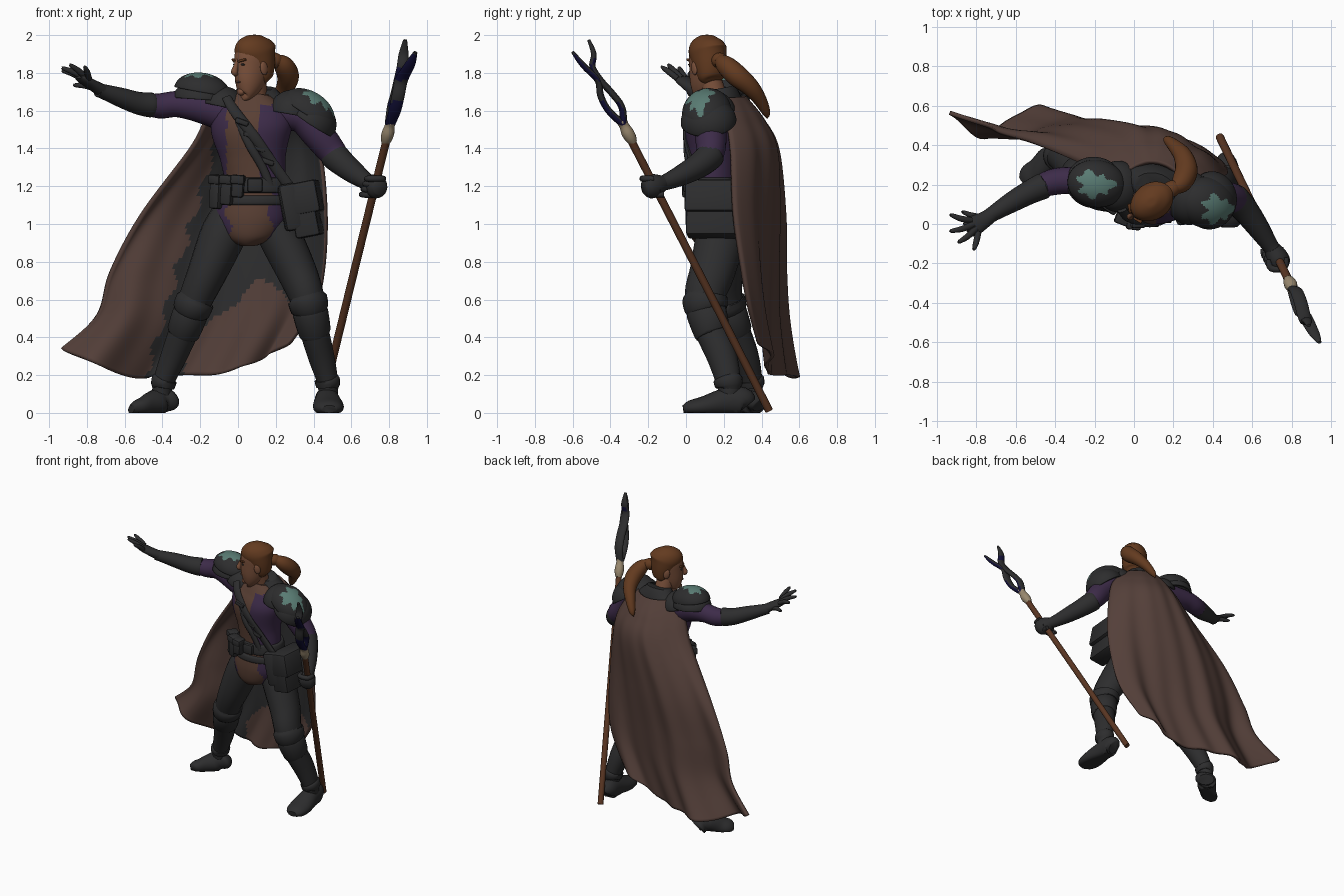
import bpy, bmesh, math
from mathutils import Vector, Matrix, Euler

def mat(name, *c):
    m = bpy.data.materials.new(name)
    m.diffuse_color = (*c, 1)
    return m

DARK = mat("dark_leather", .026, .026, .027)
CAPE = mat("cape_brown", .088, .05, .041)
HAIR = mat("hair_auburn", .125, .043, .014)
SKIN = mat("skin", .2, .083, .044)
PURPLE = mat("purple_cloth", .046, .024, .066)
TEAL = mat("teal_patina", .1, .2, .172)
WOOD = mat("staff_wood", .1, .036, .016)
BONE = mat("bone_wrap", .32, .25, .16)
NAVY = mat("navy_metal", .006, .005, .04)
VEST = mat("vest_brown", .1, .05, .034)

def finish(ob, mats, rule=None, angle=40):
    for m in mats:
        ob.data.materials.append(m)
    if rule:
        for p in ob.data.polygons:
            p.material_index = int(rule(p.center, p.normal))
    bpy.context.view_layer.objects.active = ob
    bpy.ops.object.select_all(action='DESELECT')
    ob.select_set(True)
    bpy.ops.object.shade_smooth_by_angle(angle=math.radians(angle))
    return ob

def new(name, verts, faces):
    me = bpy.data.meshes.new(name)
    me.from_pydata(verts, [], faces)
    me.update()
    ob = bpy.data.objects.new(name, me)
    bpy.context.collection.objects.link(ob)
    return ob

def smooth_path(pts, steps):
    P = [pts[0]] + list(pts) + [pts[-1]]
    out = []
    for i in range(1, len(P) - 2):
        for k in range(steps):
            t = k / steps
            out.append([.5 * (2*b + (c-a)*t + (2*a-5*b+4*c-d)*t*t + (3*b-a-3*c+d)*t**3)
                        for a, b, c, d in zip(*P[i-1:i+3])])
    return out + [list(pts[-1])]

def limb(name, pts, mats, side=(1, 0, 0), sides=20, steps=4, rule=None, M=None, angle=50):
    """Smooth tube through points (x, y, z, radius along side, other radius)."""
    mats = mats if isinstance(mats, list) else [mats]
    path = smooth_path([tuple(p) if len(p) == 5 else (*p, p[3]) for p in pts], steps)
    C = [Vector(p[:3]) for p in path]
    verts, faces, n = [], [], sides
    for i, p in enumerate(path):
        t = (C[min(i+1, len(C)-1)] - C[max(i-1, 0)]).normalized()
        s = Vector(side)
        s = (s - t * s.dot(t)).normalized()
        w = t.cross(s)
        for k in range(n):
            a = 2 * math.pi * k / n
            v = C[i] + s * (math.cos(a) * max(p[3], .002)) + w * (math.sin(a) * max(p[4], .002))
            if M: v = M @ v
            v.z = max(v.z, 0)
            verts.append(v)
    for i in range(len(path) - 1):
        for k in range(n):
            a, b = i*n + k, i*n + (k+1) % n
            faces.append((a, b, b + n, a + n))
    faces += [tuple(range(n))[::-1], tuple(range(len(verts) - n, len(verts)))]
    return finish(new(name, verts, faces), mats, rule, angle)

def prim(name, kind, loc, size, m, rot=(0, 0, 0), bevel=.012, M=None):
    bm = bmesh.new()
    if kind == "box":
        bmesh.ops.create_cube(bm, size=1)
    else:
        bmesh.ops.create_uvsphere(bm, u_segments=20, v_segments=12, radius=.5)
    T = Matrix.LocRotScale(Vector(loc), Euler([math.radians(a) for a in rot]), Vector(size))
    bm.transform(M @ T if M else T)
    if kind == "box":
        bmesh.ops.bevel(bm, geom=bm.edges[:], offset=bevel, segments=2, profile=.5, affect='EDGES')
    me = bpy.data.meshes.new(name)
    bm.to_mesh(me); bm.free()
    ob = bpy.data.objects.new(name, me)
    bpy.context.collection.objects.link(ob)
    return finish(ob, [m])

def dome(name, loc, r, rot, patch=None):
    """Half-ellipsoid armour plate, with a ragged painted patch near the given local spot."""
    bm = bmesh.new()
    bmesh.ops.create_uvsphere(bm, u_segments=72, v_segments=48, radius=1)
    bmesh.ops.delete(bm, geom=[v for v in bm.verts if v.co.z < -.03], context='VERTS')
    me = bpy.data.meshes.new(name)
    bm.to_mesh(me); bm.free()
    ob = bpy.data.objects.new(name, me)
    bpy.context.collection.objects.link(ob)
    def rule(c, _):
        if not patch: return 0
        x, y = c.x - patch[0], c.y - patch[1]
        a = math.atan2(y, x)
        return math.hypot(x * .85, y) < .5 + .09 * math.sin(3*a + 1) + .09 * math.sin(7*a)
    finish(ob, [DARK, TEAL], rule)
    me.transform(Matrix.LocRotScale(Vector(loc), Euler([math.radians(a) for a in rot]), Vector(r)))
    s = ob.modifiers.new("thickness", 'SOLIDIFY')
    s.thickness = .018

# Torso: purple shirt with brown vest front; skirt flap below the belt
TS = (.985, -.17, 0)
limb("torso", [(.08, .16, 1.05, .18, .13), (.09, .15, 1.22, .165, .125), (.08, .15, 1.35, .175, .135),
               (.07, .15, 1.5, .215, .15), (.08, .16, 1.6, .2, .12), (.09, .17, 1.68, .1, .09)],
     [PURPLE, VEST], TS, 64, 8, lambda c, n: c.y < .15 and (-.06 < c.x < .11) or c.z > 1.63)
limb("tunic_flap", [(.06, .15, .885, .04, .08), (.06, .15, .93, .14, .125), (.065, .155, 1.02, .19, .145),
                    (.08, .16, 1.12, .19, .145), (.09, .155, 1.2, .17, .13)],
     [PURPLE, VEST, DARK], TS, 64, 8, lambda c, n: 2 if c.y > .17 else -.05 < c.x - .02*math.sin(c.z*40) < .17)
limb("belt", [(.09, .155, 1.165, .178, .14), (.09, .155, 1.175, .19, .15), (.09, .155, 1.235, .183, .145),
              (.09, .155, 1.245, .17, .135)], DARK, TS, 40, 3)
limb("hip_belt", [(.09, .155, 1.1, .19, .145), (.09, .155, 1.11, .2, .153), (.09, .155, 1.14, .195, .15),
                  (.09, .155, 1.15, .18, .14)], DARK, (.97, 0, -.2), 40, 3)
prim("belt_buckle", "box", (.09, 0, 1.205), (.08, .03, .075), DARK)
for i, (x, y, h) in enumerate([(-.11, .1, .17), (-.055, .04, .15), (.0, .015, .11)]):
    prim(f"pouch_{i}", "box", (x, y, 1.2 - h/2 + .05), (.065, .07, h), DARK, (0, 4, -35 + 14*i), .015)
    prim(f"pouch_flap_{i}", "box", (x, y - .005, 1.235), (.075, .08, .05), DARK, (0, 4, -35 + 14*i), .012)
prim("satchel", "box", (.355, .14, 1.075), (.13, .27, .29), DARK, (0, -11, -5), .015)
prim("satchel_flap", "box", (.362, .14, 1.14), (.145, .285, .17), DARK, (0, -11, -5), .015)
prim("small_bag", "box", (.28, .04, 1.09), (.1, .08, .25), DARK, (0, -11, 8), .02)

# Straps across the chest
limb("chest_strap", [(-.06, .07, 1.67, .025, .012), (-.02, .025, 1.6, .028, .014), (.08, -.003, 1.47, .028, .014),
                     (.17, .025, 1.34, .028, .014), (.27, .05, 1.2, .028, .014)], DARK, sides=12)
limb("second_strap", [(.0, .03, 1.55, .02, .012), (.06, .0, 1.42, .022, .014), (.13, .015, 1.3, .022, .014),
                      (.17, .03, 1.2, .022, .014)], DARK, sides=12)
for i in range(4):
    prim(f"strap_vial_{i}", "box", (.02 + .045*i, -.005 + .008*i, 1.54 - .07*i), (.075, .03, .03), DARK, (0, 20, 0), .01)

# Neck and collars
limb("neck", [(.09, .17, 1.58, .075), (.09, .15, 1.68, .066), (.085, .12, 1.78, .062)], SKIN)
limb("shirt_collar", [(.09, .165, 1.6, .13, .11), (.09, .16, 1.65, .105, .095), (.09, .155, 1.69, .082, .08)], VEST)
limb("cape_collar", [(.1, .2, 1.57, .22, .11), (.1, .2, 1.64, .19, .1), (.1, .195, 1.69, .13, .085),
                     (.1, .19, 1.72, .1, .07)], DARK, TS)

# Head, built facing -y and turned towards -x
H = Matrix.Translation((.085, .11, 1.86)) @ Matrix.Rotation(math.radians(-55), 4, 'Z')
limb("head", [(0, -.07, -.185, .02, .015), (0, -.058, -.178, .042, .04), (0, -.034, -.12, .066, .08),
              (0, -.01, -.03, .079, .105), (0, 0, .04, .082, .11), (0, 0, .1, .065, .09), (0, 0, .128, .01, .01)],
     SKIN, M=H, sides=32)
limb("hair", [(0, .055, -.11, .04, .03), (0, .045, -.09, .07, .06), (0, .032, -.03, .086, .085),
              (0, .016, .03, .092, .105), (0, .006, .07, .09, .118), (0, .003, .11, .07, .095),
              (0, .003, .138, .03, .04), (0, .003, .142, .005, .005)], HAIR, M=H, sides=32)
limb("nose", [(0, -.105, .01, .009, .012), (0, -.118, -.03, .012, .016), (0, -.127, -.056, .017, .018),
              (0, -.112, -.07, .01, .01)], SKIN, M=H, sides=12)
prim("mouth", "ball", (0, -.106, -.108), (.045, .016, .012), VEST, M=H)
prim("chin", "ball", (0, -.085, -.16), (.05, .04, .04), SKIN, M=H)
for s, n in ((-1, "right"), (1, "left")):
    prim(n + "_ear", "ball", (.084*s, .005, -.035), (.022, .045, .075), SKIN, (10, 0, 0), M=H)
    prim(n + "_brow", "box", (.036*s, -.104, .006), (.048, .018, .013), HAIR, (0, -14*s, 24*s), .004, H)
    prim(n + "_eye", "ball", (.036*s, -.098, -.016), (.03, .016, .012), DARK, M=H)
limb("ponytail", [(.16, .16, 1.86, .03), (.2, .18, 1.865, .033), (.24, .21, 1.84, .052), (.265, .27, 1.785, .058),
                  (.25, .34, 1.725, .048), (.21, .39, 1.66, .036), (.17, .425, 1.59, .022), (.155, .43, 1.56, .003)], HAIR)
limb("hair_tie", [(.175, .17, 1.865, .04), (.195, .18, 1.865, .042), (.21, .187, 1.86, .038)], HAIR)

# Arms: purple sleeves and dark gauntlets
Z = (0, 0, 1)
limb("right_sleeve", [(-.05, .19, 1.58, .1), (-.18, .2, 1.62, .09), (-.32, .22, 1.635, .07), (-.42, .21, 1.625, .066),
                      (-.52, .17, 1.64, .05)], PURPLE, Z)
limb("right_gauntlet", [(-.455, .195, 1.63, .055), (-.46, .193, 1.63, .066), (-.53, .16, 1.64, .06), (-.62, .11, 1.67, .052),
                        (-.71, .055, 1.7, .04), (-.74, .035, 1.71, .038)], DARK, Z)
limb("right_palm", [(-.71, .055, 1.7, .036), (-.76, .02, 1.73, .03, .042), (-.82, -.015, 1.765, .022, .052),
                    (-.845, -.03, 1.78, .012, .04)], DARK, Z)
tips = [(-.925, .045, 1.81), (-.925, -.035, 1.825), (-.885, -.09, 1.84), (-.81, -.125, 1.83), (-.865, .06, 1.735)]
for i, t in enumerate(tips):
    b = Vector((-.825 + .012*i, .02 - .022*i, 1.77)) if i < 4 else Vector((-.765, .035, 1.72))
    m = b.lerp(Vector(t), .5) + Vector((0, -.006, .006))
    limb(f"finger_{i}", [(*b, .016), (*m, .016), (*t, .01), (*(Vector(t)*1.004), .003)], DARK, Z, 10, 3)
limb("left_sleeve", [(.22, .15, 1.59, .09), (.34, .14, 1.57, .09), (.42, .13, 1.48, .085), (.5, .13, 1.38, .075),
                     (.56, .08, 1.31, .055)], PURPLE, (0, 1, 0))
limb("left_gauntlet", [(.5, .135, 1.37, .06), (.505, .132, 1.365, .075), (.56, .075, 1.315, .068), (.63, -.02, 1.26, .056),
                       (.69, -.11, 1.22, .042), (.72, -.15, 1.21, .04)], DARK, Z)
limb("left_fist", [(.7, -.12, 1.22, .04), (.72, -.16, 1.205, .062, .055), (.74, -.2, 1.195, .06, .055),
                   (.75, -.225, 1.19, .035, .035)], DARK, Z)
for i in range(4):
    c = Vector((.725 - .009*i, -.2 + .018*i, 1.24 - .028*i))
    limb(f"grip_finger_{i}", [(*(c + Vector((.045, .03, 0))), .015), (*(c + Vector((.035, -.022, 0))), .017),
                              (*(c + Vector((-.03, -.025, 0))), .017), (*(c + Vector((-.045, .02, 0))), .014)], DARK, Z, 10)

# Layered shoulder plates
dome("right_shoulder_plate", (-.19, .205, 1.7), (.15, .12, .1), (0, 10, -8), (-.15, -.05))
dome("right_shoulder_lower", (-.2, .21, 1.66), (.145, .13, .1), (0, 4, -8))
dome("right_shoulder_inner", (-.08, .19, 1.62), (.12, .13, .11), (0, 12, 0))
dome("left_shoulder_plate", (.365, .11, 1.59), (.16, .13, .115), (0, 32, -10), (.1, -.2))
dome("left_shoulder_lower", (.385, .12, 1.54), (.14, .148, .125), (0, 34, -10))
dome("left_shoulder_inner", (.28, .13, 1.58), (.12, .135, .13), (0, 10, 0))

# Legs, cuffed boots and feet
legs = {
    "right": ([(.0, .2, 1.08, .11), (-.075, .195, .95, .122, .13), (-.16, .185, .75, .105, .12), (-.225, .2, .6, .09, .1),
               (-.28, .25, .45, .08, .085), (-.34, .31, .3, .07, .075), (-.395, .345, .16, .055, .06), (-.405, .35, .07, .05)],
              [(-.365, .395, .04, .04, .06), (-.38, .375, .055, .055, .08), (-.42, .335, .06, .06, .075),
               (-.49, .27, .035, .066, .055), (-.54, .235, .025, .058, .04), (-.565, .215, .02, .03, .02)]),
    "left": ([(.16, .19, 1.08, .11), (.215, .185, .95, .115, .13), (.31, .14, .75, .106, .12), (.365, .1, .61, .092, .107),
              (.4, .13, .45, .078, .088), (.44, .19, .3, .07, .08), (.475, .225, .16, .055, .065), (.475, .23, .07, .05)],
             [(.465, .325, .04, .04, .05), (.467, .3, .06, .06, .075), (.472, .22, .06, .066, .075),
              (.478, .1, .035, .082, .055), (.482, .02, .025, .07, .04), (.483, -.015, .02, .04, .02)])}
for n, (leg, foot) in legs.items():
    limb(n + "_leg", leg, DARK)
    limb(n + "_foot", foot, DARK, (1, 0, 0) if n == "left" else (-.6, -.8, 0))
    path = smooth_path([p if len(p) == 5 else (*p, p[3]) for p in leg], 20)
    for j, (a, b, g) in enumerate([(60, 69, .014), (69, 84, .01), (116, 124, .01)]):
        limb(f"{n}_boot_cuff_{j}", [(*path[k][:3], path[k][3] + e, path[k][4] + e)
             for k, e in ((a, 0), (a + 1, g), (b - 1, g), (b, 0))], DARK, steps=2)

# Staff with a forked, twisting head
limb("staff_shaft", [(.435, .44, .012, .021), (.62, .055, .77, .021), (.795, -.31, 1.48, .021)], WOOD, sides=16)
limb("staff_wrap", [(.78, -.28, 1.43, .022), (.787, -.293, 1.455, .031), (.795, -.31, 1.485, .033), (.803, -.327, 1.52, .026),
                    (.81, -.34, 1.545, .028), (.813, -.345, 1.555, .02)], BONE, sides=16)
def navy(c, n):
    return n.z < .15 and (c.z < 1.65 or 1.76 < c.z < 1.9)
limb("upper_prong", [(.805, -.33, 1.53, .028, .02), (.822, -.34, 1.62, .033, .018), (.842, -.39, 1.69, .034, .018),
                     (.858, -.452, 1.76, .034, .018), (.87, -.495, 1.83, .03, .017), (.877, -.488, 1.9, .026, .015),
                     (.885, -.515, 1.975, .01, .008)], [DARK, NAVY], sides=16, rule=lambda c, n: n.z < -.1 and navy(c, n))
limb("lower_prong", [(.805, -.335, 1.53, .028, .02), (.83, -.41, 1.6, .033, .018), (.848, -.452, 1.68, .034, .018),
                     (.865, -.465, 1.76, .034, .018), (.9, -.53, 1.825, .03, .016), (.92, -.565, 1.865, .024, .014),
                     (.94, -.6, 1.91, .01, .008)], [DARK, NAVY], sides=16, rule=navy)

# Cape: rows of left edge, right edge, backward bulge and hem dip
rows = smooth_path([(-.06, .24, 1.68, .26, .22, 1.67, .09, 0), (-.17, .25, 1.56, .38, .22, 1.55, .18, 0),
                    (-.26, .3, 1.4, .445, .24, 1.38, .22, 0), (-.52, .41, 1.05, .475, .26, 1.05, .17, 0),
                    (-.68, .46, .75, .46, .31, .75, .11, .01), (-.75, .5, .52, .41, .35, .56, .07, .06),
                    (-.93, .56, .34, .29, .4, .38, .04, .17)], 10)
NU, verts, faces = 72, [], []
for i, (lx, ly, lz, rx, ry, rz, bulge, dip) in enumerate(rows):
    v = i / (len(rows) - 1)
    for j in range(NU + 1):
        u = j / NU
        arch = math.sin(math.pi * u) ** .7 if 0 < u < 1 else 0
        fold = .014 * v * math.sin(u * 21 + v * 1.5) + .01 * v * math.sin(u * 37)
        fold -= .1 * v**3 * (1 - u) * math.sin(u * 11.4)
        verts.append((lx + (rx-lx)*u, ly + (ry-ly)*u + bulge*arch + fold,
                      lz + (rz-lz)*u - dip*arch + .012*v*math.sin(u*16)))
        if i and j:
            a = (i-1)*(NU+1) + j - 1
            faces.append((a, a + 1, a + NU + 2, a + NU + 1))

def lining(c, n):
    hem = .36 + .85*(c.x + .28) if c.x < .12 else .7 - .6*(c.x - .12)
    wob = .02 * math.sin(c.z * 30)
    return c.x > -.12 - (1.45 - c.z)*.3 + wob and not (c.x > -.28 and c.z < hem + wob)

cape = finish(new("cape", verts, faces), [CAPE, CAPE, CAPE, DARK], lining, 60)
s = cape.modifiers.new("thickness", 'SOLIDIFY')
s.thickness = .022
s.material_offset = 2   # inner side: dark lining where the rule applies
